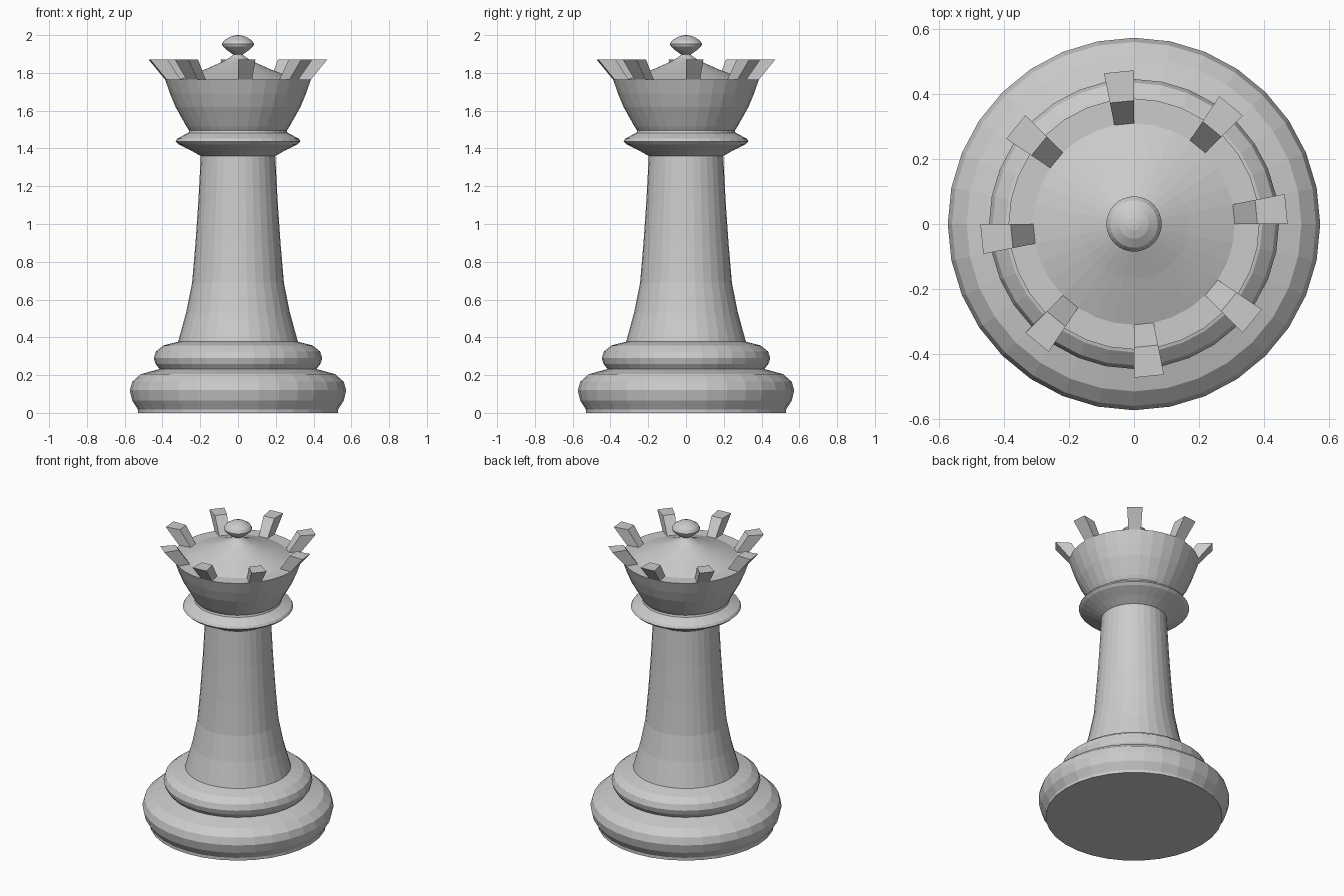
import bpy, bmesh
from math import cos, sin, tau

if "Cube" in bpy.data.objects:
    bpy.data.objects.remove(bpy.data.objects["Cube"])

SIDES = 32


def lathe(profile):
    """Revolve (radius, height) points; a radius of 0 closes to a pole. Returns bmesh and face bands."""
    bm = bmesh.new()
    rings = []
    for r, z in profile:
        if r == 0:
            rings.append([bm.verts.new((0, 0, z))] * SIDES)
        else:
            rings.append([bm.verts.new((r * cos(tau * i / SIDES), r * sin(tau * i / SIDES), z))
                          for i in range(SIDES)])
    bands = []
    for a, b in zip(rings, rings[1:]):
        band = []
        for i in range(SIDES):
            j = (i + 1) % SIDES
            quad = list(dict.fromkeys((a[i], a[j], b[j], b[i])))
            band.append(bm.faces.new(quad))
        bands.append(band)
    return bm, bands


def finish(name, bm):
    bm.normal_update()
    mesh = bpy.data.meshes.new(name)
    bm.to_mesh(mesh)
    bm.free()
    obj = bpy.data.objects.new(name, mesh)
    bpy.context.collection.objects.link(obj)
    return obj


# Parts share their end rings, so together they form one closed skin
parts = {
    "base": [(0, 0), (0.53, 0), (0.53, 0.018), (0.56, 0.065), (0.573, 0.12), (0.56, 0.165),
             (0.515, 0.205), (0.415, 0.232)],
    "lower_ring": [(0.415, 0.232), (0.437, 0.26), (0.446, 0.29), (0.435, 0.325),
                   (0.395, 0.357), (0.317, 0.377)],
    "column": [(0.317, 0.377), (0.275, 0.53), (0.243, 0.69), (0.225, 0.9), (0.21, 1.12),
               (0.197, 1.36)],
    "collar": [(0.197, 1.36), (0.25, 1.39), (0.315, 1.422), (0.331, 1.437), (0.322, 1.452),
               (0.262, 1.483)],
    "finial": [(0.025, 1.897), (0.055, 1.918), (0.08, 1.94), (0.085, 1.953), (0.073, 1.972),
               (0.045, 1.99), (0.02, 1.998), (0, 2.0)],
}
for name, profile in parts.items():
    bm, _ = lathe(profile)
    finish(name, bm)

# Crown bowl with a flat rim and a domed lid
bm, bands = lathe([(0.262, 1.483), (0.258, 1.495), (0.272, 1.515), (0.331, 1.62), (0.36, 1.69),
                   (0.386, 1.765), (0.31, 1.765), (0.17, 1.82), (0.08, 1.86), (0.045, 1.88),
                   (0.025, 1.897)])
# Eight flared prongs pulled up from every fourth rim face
prongs = bmesh.ops.extrude_discrete_faces(bm, faces=bands[5][::4])["faces"]
for face in prongs:
    for v in face.verts:
        v.co = (v.co.x * 1.225, v.co.y * 1.225, 1.87)
finish("crown", bm)
